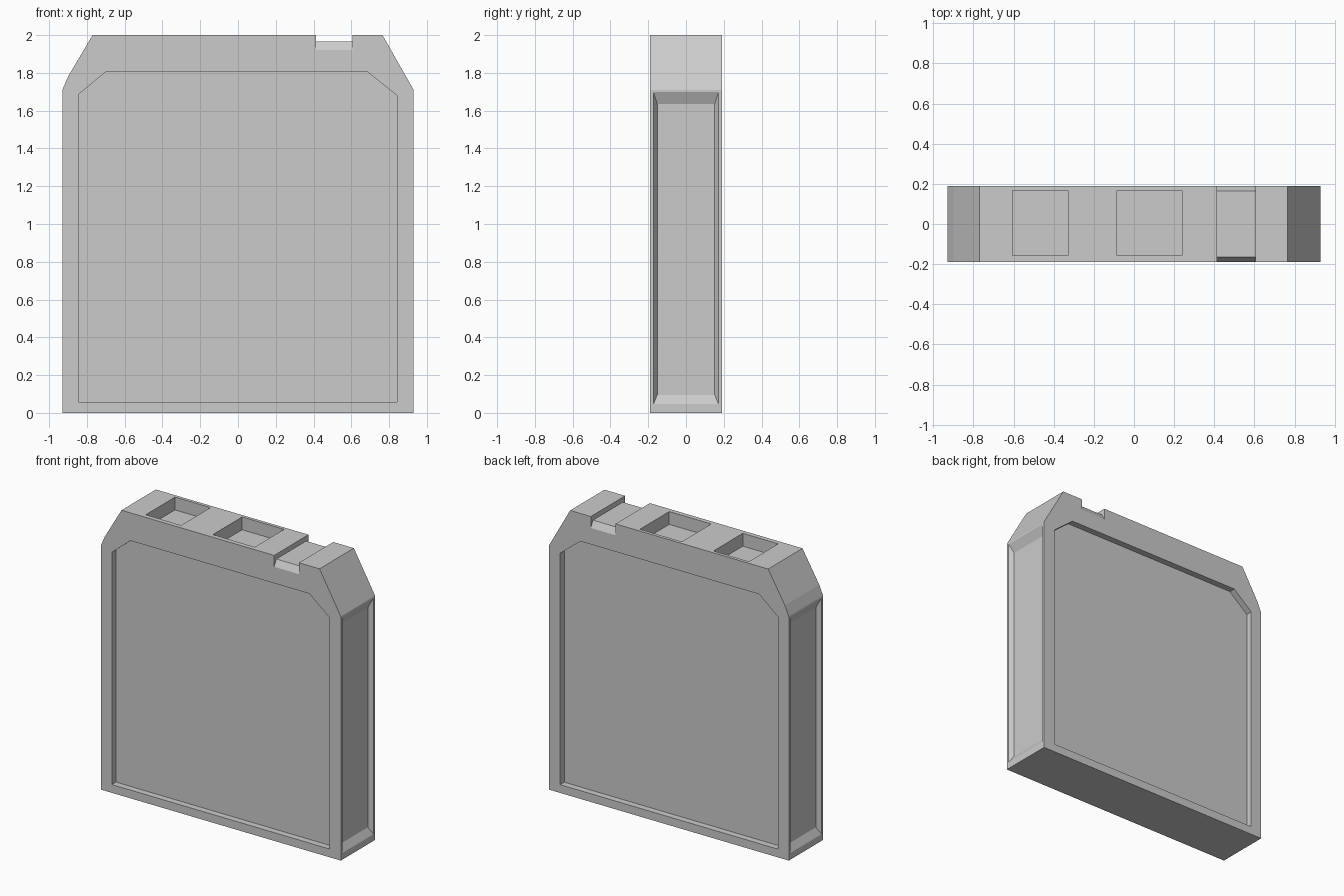
import bpy, bmesh

if "Cube" in bpy.data.objects:
    bpy.data.objects.remove(bpy.data.objects["Cube"])

grey = bpy.data.materials.new("light_grey")
grey.diffuse_color = (0.6, 0.6, 0.6, 1)
grey.use_nodes = True
grey.node_tree.nodes["Principled BSDF"].inputs["Base Color"].default_value = grey.diffuse_color


def prism(name, loop_a, loop_b):
    """Closed solid between two matching 3D loops."""
    bm = bmesh.new()
    a = [bm.verts.new(p) for p in loop_a]
    b = [bm.verts.new(p) for p in loop_b]
    bm.faces.new(a)
    bm.faces.new(b[::-1])
    n = len(a)
    for i in range(n):
        j = (i + 1) % n
        bm.faces.new((a[j], a[i], b[i], b[j]))
    bmesh.ops.recalc_face_normals(bm, faces=bm.faces)
    mesh = bpy.data.meshes.new(name)
    bm.to_mesh(mesh)
    bm.free()
    mesh.materials.append(grey)
    obj = bpy.data.objects.new(name, mesh)
    bpy.context.collection.objects.link(obj)
    return obj


def extrude_y(name, pts, y0, y1):
    return prism(name, [(x, y0, z) for x, z in pts], [(x, y1, z) for x, z in pts])


def cut(body, cutter):
    mod = body.modifiers.new("cut", 'BOOLEAN')
    mod.operation, mod.solver, mod.object = 'DIFFERENCE', 'EXACT', cutter
    bpy.context.view_layer.objects.active = body
    bpy.ops.object.modifier_apply(modifier=mod.name)
    bpy.data.objects.remove(cutter)


# Main case with cut top corners
case = extrude_y("case", [(-0.93, 0), (0.93, 0), (0.93, 1.71), (0.765, 2.0),
                          (-0.77, 2.0), (-0.90, 1.78), (-0.93, 1.71)], -0.19, 0.19)

# Recessed panels on front and back
panel = [(-0.845, 0.058), (0.842, 0.058), (0.842, 1.68), (0.685, 1.805),
         (-0.70, 1.805), (-0.845, 1.685)]
for s in (-1, 1):
    cut(case, extrude_y("panel_cutter", panel, s * 0.145, s * 0.3))


# Bevelled recesses along both narrow sides
def rect_yz(x, y, z0, z1):
    return [(x, -y, z0), (x, y, z0), (x, y, z1), (x, -y, z1)]


for s in (-1, 1):
    cut(case, prism("side_cutter", rect_yz(s * 0.90, 0.152, 0.095, 1.635),
                    rect_yz(s * 0.933, 0.174, 0.042, 1.705)))

# Two square pockets in the top
for x0, x1 in ((-0.605, -0.33), (-0.085, 0.24)):
    cut(case, extrude_y("pocket_cutter", [(x0, 1.91), (x1, 1.91), (x1, 2.1), (x0, 2.1)],
                        -0.157, 0.167))

# Notch across the top, sloping down at its front and back ends
notch = [(-0.21, 1.884), (-0.165, 1.965), (0.165, 1.965), (0.21, 1.884),
         (0.21, 2.1), (-0.21, 2.1)]
cut(case, prism("notch_cutter", [(0.413, y, z) for y, z in notch],
                [(0.605, y, z) for y, z in notch]))
